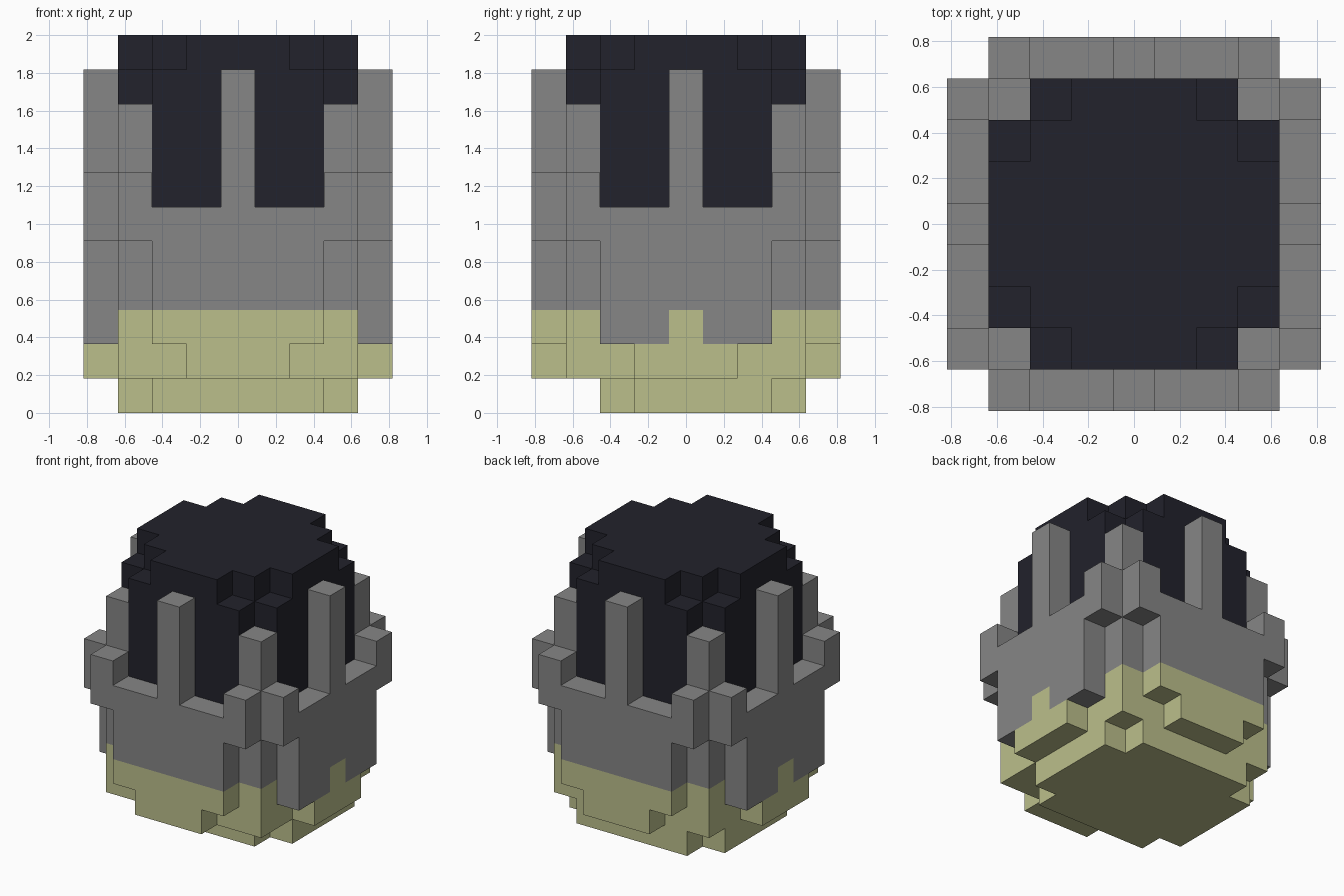
import bpy, bmesh
from mathutils import Vector

cube = bpy.data.objects.get("Cube")
if cube:
    bpy.data.objects.remove(cube, do_unlink=True)

U = 2 / 11   # edge of one block
cells = {}   # block position -> part name


def fill(part, xs, ys, zs):
    """Fill an inclusive range of blocks with one part."""
    for x in range(xs[0], xs[1] + 1):
        for y in range(ys[0], ys[1] + 1):
            for z in range(zs[0], zs[1] + 1):
                cells[x, y, z] = part


def cross(part, wide, narrow, zs):
    """Two crossing slabs: a square with notched corners."""
    fill(part, (-wide, wide), (-narrow, narrow), zs)
    fill(part, (-narrow, narrow), (-wide, wide), zs)


def material(name, color):
    m = bpy.data.materials.new(name)
    m.use_nodes = True
    m.diffuse_color = color
    m.node_tree.nodes["Principled BSDF"].inputs["Base Color"].default_value = color
    return m


# Pale base, with a foot set slightly to the back
fill("pale_base", (-3, 3), (-1, 2), (0, 0))
fill("pale_base", (-2, 2), (-2, 3), (0, 0))
fill("pale_base", (-3, 3), (-3, 3), (1, 2))

# Grey body including the four corner posts
fill("grey_shell", (-3, 3), (-3, 3), (3, 8))

# Dark cap with stepped top
cross("dark_cap", 3, 2, (6, 9))
cross("dark_cap", 3, 1, (10, 10))
fill("dark_cap", (-2, 2), (-2, 2), (10, 10))

# Raised panel on each of the four sides: (half range along side, z range)
for s in (-4, 4):
    for on_side in (False, True):
        def panel(part, ts, zs):
            if on_side:
                fill(part, (s, s), ts, zs)
            else:
                fill(part, ts, (s, s), zs)

        panel("grey_shell", (-2, 2), (2, 5))      # main plate
        panel("grey_shell", (0, 0), (6, 9))       # centre prong
        for t in (-3, 3):
            panel("grey_shell", (t, t), (5, 6))   # corner blocks
        panel("pale_base", (-1, 1), (1, 1))       # lower lip
        w = 0 if on_side else 2                   # pale edge of the plate
        panel("pale_base", (-w, w), (2, 2))

# Turn each part into a mesh of its exposed block faces
AXES = [Vector(v) for v in ((1, 0, 0), (0, 1, 0), (0, 0, 1))]
COLORS = {
    "pale_base": material("pale_olive", (0.50, 0.52, 0.26, 1)),
    "grey_shell": material("mid_grey", (0.24, 0.24, 0.24, 1)),
    "dark_cap": material("dark_navy", (0.016, 0.016, 0.025, 1)),
}
for part, mat in COLORS.items():
    bm = bmesh.new()
    for pos, owner in cells.items():
        if owner != part:
            continue
        centre = Vector(pos) + Vector((0, 0, 0.5))
        for i in range(3):
            for sign in (-1, 1):
                n = AXES[i] * sign
                if tuple(int(c) for c in Vector(pos) + n) in cells:
                    continue
                a, b = AXES[(i + 1) % 3] * sign, AXES[(i + 2) % 3]
                bm.faces.new([bm.verts.new((centre + (n + a * p + b * q) / 2) * U)
                              for p, q in ((-1, -1), (1, -1), (1, 1), (-1, 1))])
    bmesh.ops.remove_doubles(bm, verts=bm.verts, dist=0.001)
    bmesh.ops.dissolve_limit(bm, angle_limit=0.02, verts=bm.verts, edges=bm.edges)
    mesh = bpy.data.meshes.new(part)
    bm.to_mesh(mesh)
    bm.free()
    mesh.materials.append(mat)
    bpy.context.collection.objects.link(bpy.data.objects.new(part, mesh))
